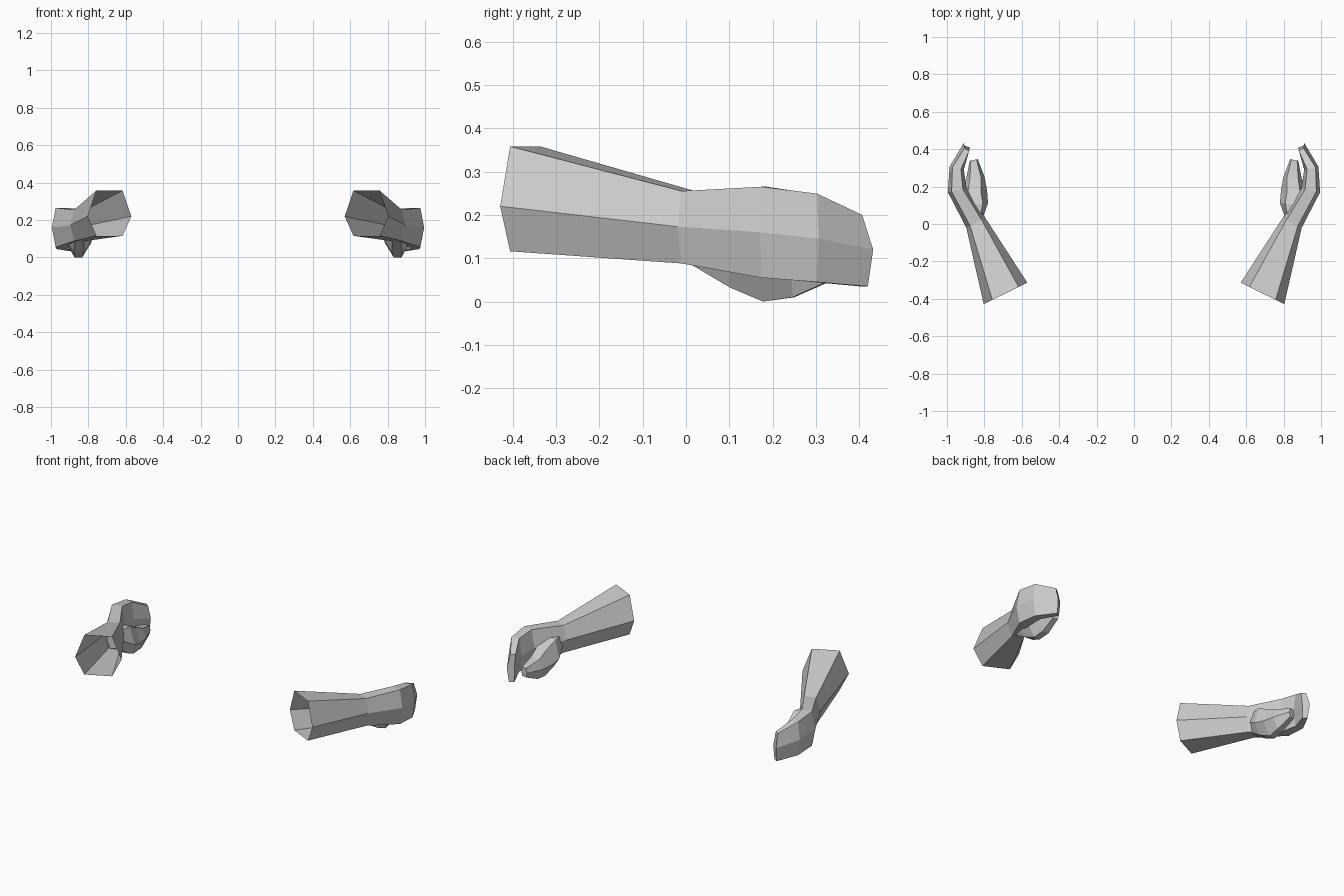
import bpy, bmesh
from math import cos, sin

if "Cube" in bpy.data.objects:
    bpy.data.objects.remove(bpy.data.objects["Cube"])


def ring(cx, cy, angle, width, top, mid, bottom, flat_top=0.6, flat_bottom=0.6, lean=0.0):
    """Hexagonal section: wide at mid height, narrower at top and bottom."""
    pts = []
    for s, z, back in ((1, mid, 0), (flat_top, top, lean), (-flat_top, top, lean),
                       (-1, mid, 0), (-flat_bottom, bottom, lean * 0.4),
                       (flat_bottom, bottom, lean * 0.4)):
        h = s * width / 2
        pts.append((cx + h * cos(angle), cy + h * sin(angle) - back, z))
    return pts


def loft(name, sections, cap_start=False):
    bm = bmesh.new()
    rings = [[bm.verts.new(p) for p in ring(*s)] for s in sections]
    for a, b in zip(rings, rings[1:]):
        for i in range(6):
            j = (i + 1) % 6
            bm.faces.new((a[i], a[j], b[j], b[i]))
    bm.faces.new(rings[-1])
    if cap_start:
        bm.faces.new(rings[0])
    bmesh.ops.recalc_face_normals(bm, faces=bm.faces)
    mesh = bpy.data.meshes.new(name)
    bm.to_mesh(mesh)
    bm.free()
    obj = bpy.data.objects.new(name, mesh)
    bpy.context.collection.objects.link(obj)
    # Left side is a mirror of the right side
    obj.modifiers.new("Mirror", 'MIRROR').use_axis[0] = True
    return obj


# Forearm, open at the elbow, running into the cupped hand
loft("forearm_and_hand", [
    (0.687, -0.371, -0.46, 0.260, 0.358, 0.220, 0.116),
    (0.845, 0.005, -0.46, 0.115, 0.255, 0.173, 0.088),
    (0.945, 0.180, -0.20, 0.102, 0.265, 0.160, 0.055),
    (0.948, 0.298, 0.20, 0.078, 0.249, 0.145, 0.045),
    (0.894, 0.420, 0.60, 0.042, 0.200, 0.120, 0.035, 0.7, 0.7, 0.022),
])

# Thumb growing out of the heel of the palm
loft("thumb", [
    (0.848, 0.010, -0.40, 0.080, 0.200, 0.145, 0.092),
    (0.850, 0.105, -0.10, 0.140, 0.200, 0.095, 0.032, 0.6, 0.4),
    (0.853, 0.178, 0.00, 0.135, 0.165, 0.078, 0.000, 0.5, 0.3),
    (0.848, 0.248, -0.10, 0.098, 0.132, 0.075, 0.010, 0.6, 0.4),
    (0.857, 0.342, -0.20, 0.044, 0.108, 0.080, 0.052, 0.7, 0.7),
], cap_start=True)
